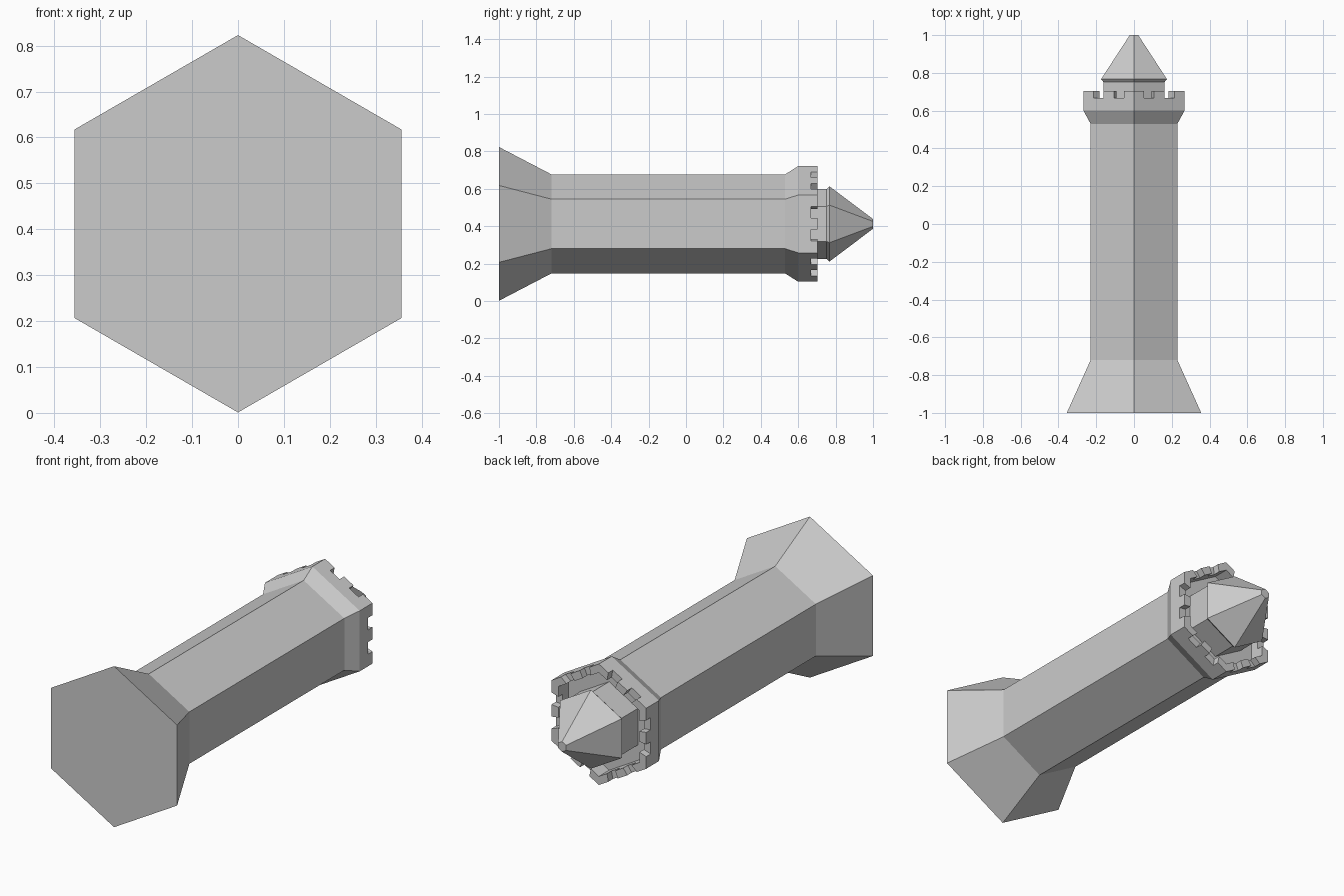
import bpy, bmesh, math
from mathutils import Vector

if "Cube" in bpy.data.objects:
    bpy.data.objects.remove(bpy.data.objects["Cube"])

CZ = 0.412   # height of the tower's axis, which runs along y


def corner(r, i, y):
    a = math.pi / 2 + i * math.pi / 3
    return Vector((r * math.cos(a), y, CZ + r * math.sin(a)))


def finish(bm, name):
    bmesh.ops.recalc_face_normals(bm, faces=bm.faces)
    me = bpy.data.meshes.new(name)
    bm.to_mesh(me)
    bm.free()
    ob = bpy.data.objects.new(name, me)
    bpy.context.collection.objects.link(ob)
    return ob


def hex_lathe(name, profile):
    """Six-sided solid from (radius, y) rings, capped at both ends."""
    bm = bmesh.new()
    rings = [[bm.verts.new(corner(r, i, y)) for i in range(6)] for r, y in profile]
    for a, b in zip(rings, rings[1:]):
        for i in range(6):
            j = (i + 1) % 6
            bm.faces.new((a[i], a[j], b[j], b[i]))
    bm.faces.new(rings[0])
    bm.faces.new(rings[-1])
    return finish(bm, name)


def add_prism(bm, outline, y0, y1):
    lo = [bm.verts.new((p.x, y0, p.z)) for p in outline]
    hi = [bm.verts.new((p.x, y1, p.z)) for p in outline]
    n = len(outline)
    for i in range(n):
        j = (i + 1) % n
        bm.faces.new((lo[i], lo[j], hi[j], hi[i]))
    bm.faces.new(lo)
    bm.faces.new(hi)


R_OUT, R_IN, RIM, TOP, FLOOR = 0.309, 0.265, 0.667, 0.703, 0.62

# Flared base, shaft, corbel, parapet wall and sunken walkway
hex_lathe("tower_body", [(0.411, -1), (0.265, -0.72), (0.265, 0.53),
                         (R_OUT, 0.60), (R_OUT, RIM), (R_IN, RIM), (R_IN, FLOOR)])

# Battlements: a block mid-wall and an angled block on each corner
bm = bmesh.new()


def along(r, i, t):
    return corner(r, i, 0).lerp(corner(r, i + 1, 0), t)


for i in range(6):
    add_prism(bm, [along(R_OUT, i, 0.4), along(R_OUT, i, 0.6),
                   along(R_IN, i, 0.6), along(R_IN, i, 0.4)], RIM, TOP)
    add_prism(bm, [along(R_OUT, i - 1, 0.8), along(R_OUT, i, 0), along(R_OUT, i, 0.2),
                   along(R_IN, i, 0.2), along(R_IN, i, 0), along(R_IN, i - 1, 0.8)], RIM, TOP)
finish(bm, "battlements")

# Upper turret and its pointed roof
hex_lathe("turret", [(0.187, FLOOR), (0.187, 0.755)])
hex_lathe("roof", [(0.187, 0.752), (0.201, 0.767), (0.026, 1.0)])
